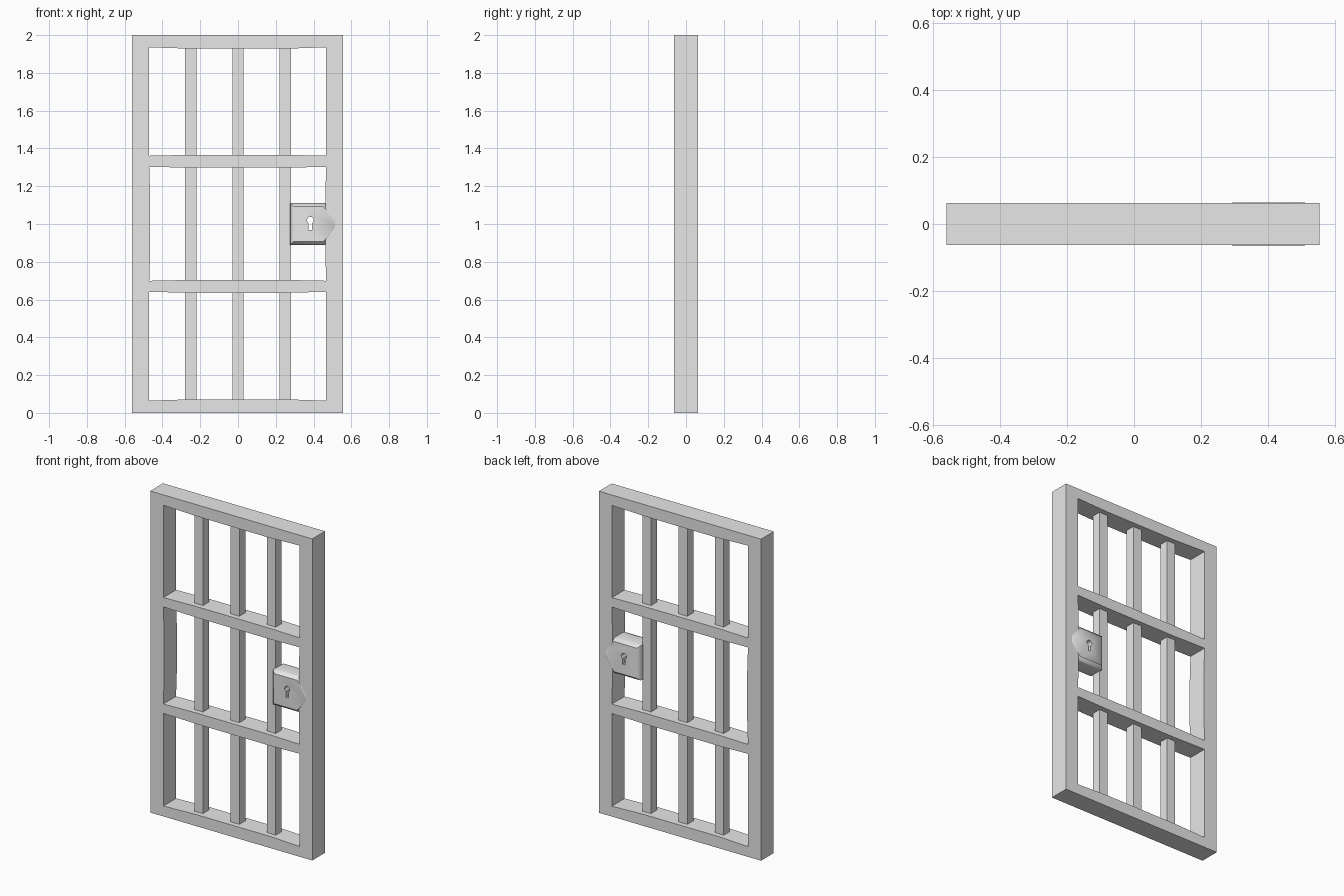
import bpy, bmesh, math

cube = bpy.data.objects.get("Cube")
if cube:
    bpy.data.objects.remove(cube, do_unlink=True)

steel = bpy.data.materials.new("grey steel")
steel.use_nodes = True
GREY = (0.8, 0.8, 0.8, 1)
steel.diffuse_color = GREY
steel.node_tree.nodes["Principled BSDF"].inputs["Base Color"].default_value = GREY

DEPTH = 0.0625


def plate(name, outline, layers):
    """Solid from an (x, z) outline; each layer is (y, scale about the outline centre)."""
    cx = (min(p[0] for p in outline) + max(p[0] for p in outline)) / 2
    cz = (min(p[1] for p in outline) + max(p[1] for p in outline)) / 2
    bm = bmesh.new()
    rings = [[bm.verts.new((cx + (x - cx) * s, y, cz + (z - cz) * s)) for x, z in outline]
             for y, s in layers]
    for a, b in zip(rings, rings[1:]):
        for i in range(len(a)):
            j = (i + 1) % len(a)
            bm.faces.new((a[i], a[j], b[j], b[i]))
    bm.faces.new(rings[0])
    bm.faces.new(rings[-1])
    bmesh.ops.recalc_face_normals(bm, faces=bm.faces)
    mesh = bpy.data.meshes.new(name)
    bm.to_mesh(mesh)
    bm.free()
    mesh.materials.append(steel)
    obj = bpy.data.objects.new(name, mesh)
    bpy.context.collection.objects.link(obj)
    return obj


def slab(name, outline, half=DEPTH):
    return plate(name, outline, [(-half, 1), (half, 1)])


def swell(edge, bulge):
    """Edge running left to right that swells slightly in the middle."""
    return [(-0.48, edge), (-0.25, edge + bulge), (0.25, edge + bulge), (0.48, edge)]


# Upright stiles, a touch wider at lock height
for name, side, outer, inner in (("right_stile", -1, 0.56, 0.47), ("left_stile", 1, 0.555, 0.467)):
    pts = [(outer, 0), (inner, 0), (inner, 0.7), (inner - 0.005, 0.85),
           (inner - 0.005, 1.15), (inner, 1.3), (inner, 2), (outer, 2)]
    slab(name, [(side * x, z) for x, z in pts])

# Top and bottom rails, then the two cross rails
slab("bottom_rail", [(-0.48, 0), *swell(0.064, 0.008), (0.48, 0)])
slab("top_rail", [(-0.48, 2), *swell(1.936, -0.008), (0.48, 2)])
for name, z in (("lower_cross_rail", 0.67), ("upper_cross_rail", 1.332)):
    slab(name, swell(z - 0.029, -0.005) + swell(z + 0.029, 0.005)[::-1])

# Square vertical bars
for name, x in (("right_bar", -0.25), ("middle_bar", 0), ("left_bar", 0.25)):
    slab(name, [(x - 0.03, 0.04), (x + 0.03, 0.04), (x + 0.03, 1.96), (x - 0.03, 1.96)], 0.03)

# Lock case with softened faces and a pointed end over the stile
case = [(0.275, 0.89), (0.46, 0.89), (0.53, 0.98), (0.53, 1.02), (0.46, 1.11), (0.275, 1.11)]
lock = plate("lock_case", case, [(-0.064, 0.85), (-0.052, 0.97), (-0.035, 1),
                                 (0.035, 1), (0.052, 0.97), (0.064, 0.85)])

# Keyhole cut through the case
arc = [math.radians(a) for a in range(-60, 241, 20)]
hole = [(0.383 + 0.018 * math.cos(a), 1.02 + 0.018 * math.sin(a)) for a in arc]
cutter = slab("keyhole_cutter", hole + [(0.374, 0.968), (0.392, 0.968)], 0.1)
cutter.hide_render = True
cutter.hide_viewport = False
cut = lock.modifiers.new("keyhole", "BOOLEAN")
cut.operation = "DIFFERENCE"
cut.solver = "EXACT"
cut.object = cutter

# Apply the cut, remove the cutter and smooth the case
bpy.ops.object.select_all(action="DESELECT")
lock.select_set(True)
bpy.context.view_layer.objects.active = lock
bpy.ops.object.modifier_apply(modifier=cut.name)
bpy.data.objects.remove(cutter, do_unlink=True)
bpy.ops.object.shade_smooth_by_angle(angle=math.radians(40))
